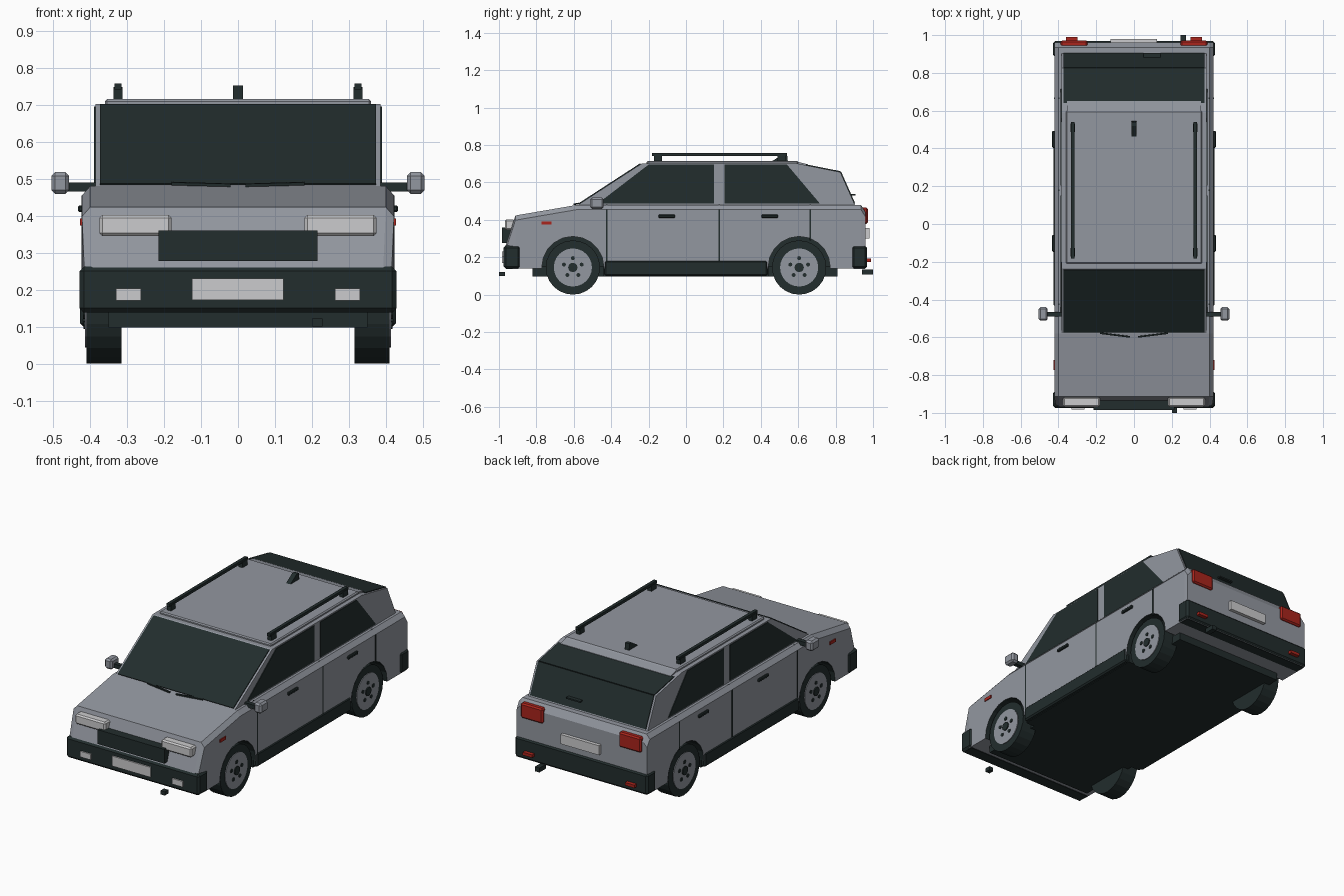
import bpy, bmesh, math
from mathutils import Vector, Matrix

if "Cube" in bpy.data.objects:
    bpy.data.objects.remove(bpy.data.objects["Cube"])


def material(name, rgb):
    m = bpy.data.materials.new(name)
    m.diffuse_color = (*rgb, 1)
    m.use_nodes = True
    m.node_tree.nodes["Principled BSDF"].inputs["Base Color"].default_value = m.diffuse_color
    return m


SILVER = material("silver paint", (0.29, 0.31, 0.35))
DARK = material("dark trim and glass", (0.016, 0.026, 0.026))
WHITE = material("pale lamp", (0.60, 0.60, 0.61))
RED = material("red lamp", (0.40, 0.018, 0.012))


def finish(name, bm, *mats):
    bmesh.ops.recalc_face_normals(bm, faces=bm.faces)
    me = bpy.data.meshes.new(name)
    bm.to_mesh(me)
    bm.free()
    for m in mats:
        me.materials.append(m)
    ob = bpy.data.objects.new(name, me)
    bpy.context.collection.objects.link(ob)
    return ob


def loft(name, rings, *mats):
    """Skin closed rings of points and cap both ends."""
    bm = bmesh.new()
    vs = [[bm.verts.new(p) for p in r] for r in rings]
    n = len(rings[0])
    for a, b in zip(vs, vs[1:]):
        for i in range(n):
            j = (i + 1) % n
            bm.faces.new((a[i], a[j], b[j], b[i]))
    bm.faces.new(vs[0])
    bm.faces.new(vs[-1])
    return finish(name, bm, *mats)


def prism(name, profile, x0, x1, mat):
    return loft(name, [[(x, y, z) for y, z in profile] for x in (x0, x1)], mat)


def plate(name, quad, mat, t=0.005):
    q = [Vector(p) for p in quad]
    n = (q[1] - q[0]).cross(q[2] - q[0]).normalized() * t
    return loft(name, [[p - n for p in q], [p + n for p in q]], mat)


def box(name, x, y, z, mat, bevel=0.0):
    bm = bmesh.new()
    c = [(a + b) / 2 for a, b in (x, y, z)]
    s = [abs(b - a) for a, b in (x, y, z)]
    bmesh.ops.create_cube(bm, size=1, matrix=Matrix.Translation(c) @ Matrix.Diagonal((*s, 1)))
    if bevel:
        bmesh.ops.bevel(bm, geom=bm.edges[:], offset=bevel, segments=1, affect='EDGES')
    return finish(name, bm, mat)


def side_box(name, s, x, y, z, mat, bevel=0.0):
    return box(name, (s * x[0], s * x[1]), y, z, mat, bevel)


def disc(name, x0, x1, y, z, r, mats, sides=24):
    """Cylinder along x."""
    ring = [(y + r * math.cos(2 * math.pi * i / sides), z + r * math.sin(2 * math.pi * i / sides))
            for i in range(sides)]
    return loft(name, [[(x, a, b) for a, b in ring] for x in (x0, x1)], *mats)


# Lower body with chamfered shoulders
rings = []
for y, top, w in ((-0.965, 0.26, 0.415), (-0.912, 0.423, 0.422), (-0.58, 0.48, 0.422),
                  (0.935, 0.48, 0.422), (0.96, 0.44, 0.42)):
    half = [(w, 0.14), (w, top - 0.025), (w - 0.022, top)]
    rings.append([(x, y, z) for x, z in half] + [(-x, y, z) for x, z in reversed(half)])
body = loft("lower_body", rings, SILVER, DARK)

# Wheel arches cut into the body, dark inside
WHEEL_Y, WHEEL_Z = 0.605, 0.145
for s in (-1, 1):
    for y in (-WHEEL_Y, WHEEL_Y):
        cut = disc("arch_cutter", s * 0.29, s * 0.5, y, WHEEL_Z, 0.166, (SILVER, DARK), 20)
        cut.hide_render = True
        for f in cut.data.polygons:
            f.material_index = 1
        mod = body.modifiers.new("arch", 'BOOLEAN')
        mod.operation, mod.solver, mod.object = 'DIFFERENCE', 'EXACT', cut
        bpy.context.view_layer.objects.active = body
        bpy.ops.object.modifier_apply(modifier=mod.name)
        bpy.data.objects.remove(cut)

# Cabin, roof panel and rear roof lip
prism("cabin", [(-0.585, 0.475), (-0.235, 0.702), (0.59, 0.702), (0.825, 0.655), (0.905, 0.475)],
      -0.385, 0.385, SILVER)
box("roof_panel", (-0.36, 0.36), (-0.21, 0.60), (0.69, 0.715), SILVER, 0.006)
prism("rear_roof_lip", [(0.58, 0.714), (0.65, 0.697), (0.65, 0.685), (0.58, 0.69)],
      -0.355, 0.355, SILVER)

# Windscreen and two-part rear glass
G = 0.373
plate("windscreen", [(-G, -0.573, 0.483), (G, -0.573, 0.483), (G, -0.242, 0.698), (-G, -0.242, 0.698)], DARK)
plate("rear_glass_upper", [(-G, 0.64, 0.6915), (G, 0.64, 0.6915), (G, 0.825, 0.655), (-G, 0.825, 0.655)], DARK)
plate("rear_glass_lower", [(-G, 0.825, 0.655), (G, 0.825, 0.655), (G, 0.90, 0.486), (-G, 0.90, 0.486)], DARK)

# Chassis
box("chassis", (-0.35, 0.35), (-0.82, 0.81), (0.097, 0.15), DARK)
box("chassis_middle", (-0.405, 0.405), (-0.44, 0.44), (0.097, 0.15), DARK)

# Bumpers
for name, y in (("front_bumper", (-0.975, -0.885)), ("rear_bumper", (0.885, 0.968))):
    box(name, (-0.429, 0.429), y, (0.138, 0.262), DARK, 0.012)

# Grille, plates and the small parts below the bumpers
box("grille", (-0.215, 0.215), (-0.985, -0.935), (0.277, 0.36), DARK)
box("front_plate", (-0.125, 0.123), (-0.983, -0.97), (0.172, 0.23), WHITE)
box("rear_plate", (-0.125, 0.123), (0.955, 0.98), (0.30, 0.355), WHITE)
box("tow_hook", (0.2, 0.228), (-1.0, -0.968), (0.1, 0.122), DARK)
box("exhaust_tip", (0.245, 0.275), (0.94, 1.0), (0.108, 0.134), DARK)

# Roof fin and wipers
prism("roof_fin", [(0.455, 0.71), (0.545, 0.71), (0.54, 0.752), (0.52, 0.752)], -0.014, 0.014, DARK)
for s in (-1, 1):
    plate("wiper", [(s * 0.02, -0.602, 0.482), (s * 0.02, -0.594, 0.483),
                    (s * 0.18, -0.574, 0.488), (s * 0.18, -0.582, 0.486)], DARK, 0.004)
box("rear_wiper", (0.05, 0.14), (0.875, 0.905), (0.53, 0.538), DARK)

for s in (-1, 1):
    # Side windows
    x0, x1 = s * 0.38, s * 0.389
    prism("front_side_window", [(-0.47, 0.488), (-0.2, 0.695), (0.15, 0.695), (0.15, 0.488)], x0, x1, DARK)
    prism("rear_side_window", [(0.205, 0.488), (0.205, 0.695), (0.54, 0.695), (0.715, 0.488)], x0, x1, DARK)

    # Door seams, handles and sill
    for y, z0 in ((-0.425, 0.18), (0.178, 0.18), (0.665, 0.29)):
        side_box("door_seam", s, (0.415, 0.4235), (y - 0.004, y + 0.004), (z0, 0.455), DARK)
        side_box("door_seam_shoulder", s, (0.395, 0.401), (y - 0.004, y + 0.004), (0.455, 0.481), DARK)
    for y in (-0.103, 0.448):
        side_box("door_handle", s, (0.415, 0.433), (y - 0.045, y + 0.045), (0.41, 0.428), DARK, 0.004)
    side_box("sill", s, (0.39, 0.427), (-0.435, 0.435), (0.1, 0.182), DARK, 0.008)

    # Lamps
    side_box("headlight", s, (0.18, 0.375), (-0.968, -0.915), (0.345, 0.402), WHITE, 0.008)
    side_box("fog_light", s, (0.262, 0.33), (-0.983, -0.965), (0.17, 0.203), WHITE)
    side_box("tail_light", s, (0.245, 0.388), (0.93, 0.972), (0.378, 0.465), RED, 0.008)
    side_box("rear_reflector", s, (0.3, 0.36), (0.96, 0.99), (0.175, 0.192), RED)
    side_box("side_marker", s, (0.415, 0.427), (-0.772, -0.72), (0.374, 0.392), RED)

    # Door mirror
    side_box("mirror_arm", s, (0.38, 0.47), (-0.49, -0.465), (0.466, 0.49), DARK)
    side_box("mirror_shell", s, (0.457, 0.505), (-0.512, -0.44), (0.459, 0.518), SILVER, 0.01)

    # Roof rail on two feet
    side_box("roof_rail", s, (0.315, 0.334), (-0.182, 0.54), (0.742, 0.758), DARK)
    for y in (-0.15, 0.51):
        side_box("rail_foot", s, (0.312, 0.337), (y - 0.022, y + 0.022), (0.7, 0.748), DARK)

    # Wheels with rim, hub cap and five bolts
    for y in (-WHEEL_Y, WHEEL_Y):
        tyre = disc("tyre", s * 0.315, s * 0.41, y, WHEEL_Z, 0.145, (DARK,), 24)
        disc("rim", s * 0.38, s * 0.414, y, WHEEL_Z, 0.102, (SILVER,), 24)
        disc("hub_cap", s * 0.4, s * 0.42, y, WHEEL_Z, 0.025, (DARK,), 12)
        for k in range(5):
            a = math.radians(90 + 72 * k)
            disc("wheel_bolt", s * 0.4, s * 0.418, y + 0.05 * math.cos(a),
                 WHEEL_Z + 0.05 * math.sin(a), 0.011, (DARK,), 8)
